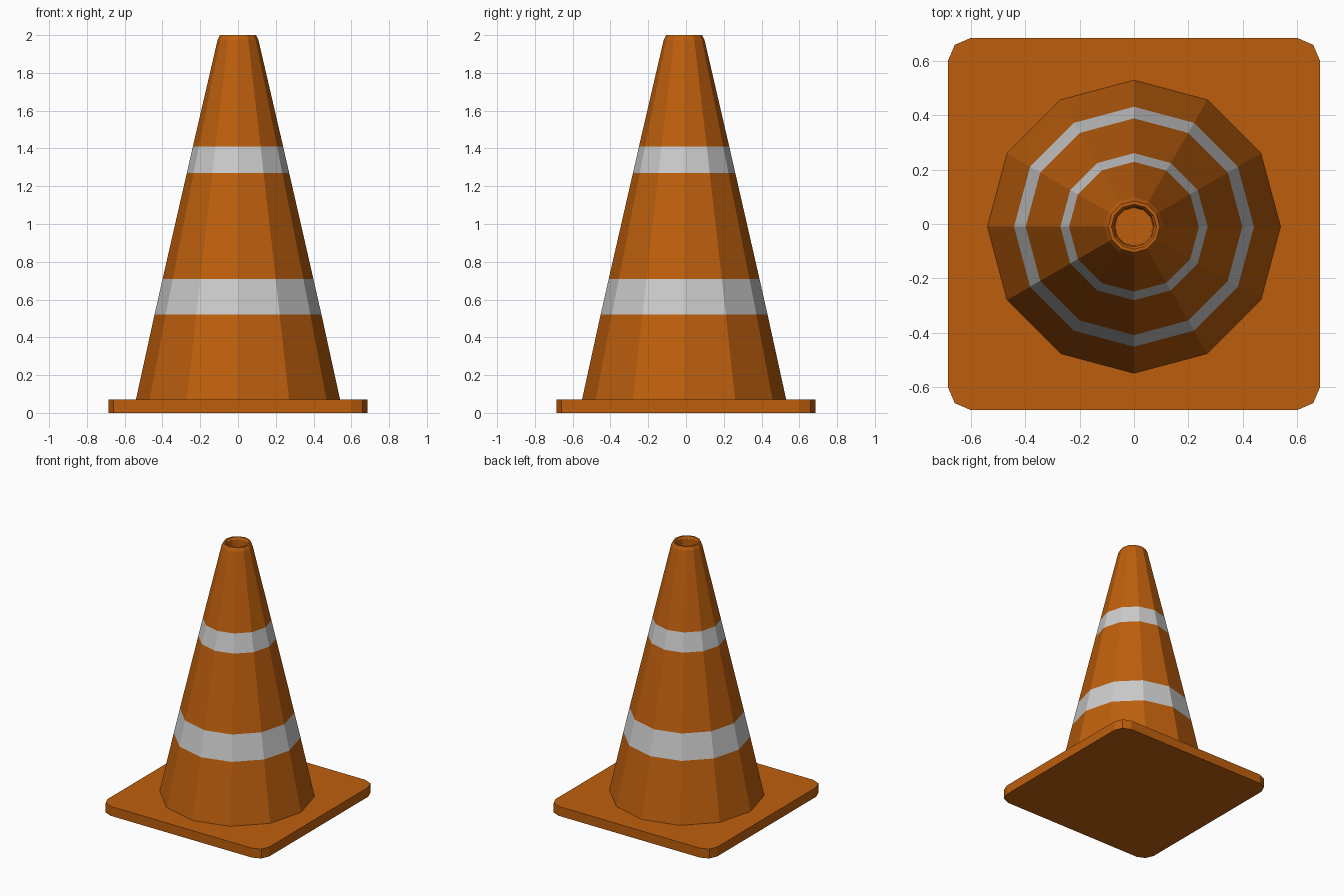
import bpy, bmesh
from math import cos, sin, pi

if "Cube" in bpy.data.objects:
    bpy.data.objects.remove(bpy.data.objects["Cube"])


def material(name, color):
    m = bpy.data.materials.new(name)
    m.diffuse_color = (*color, 1)
    m.use_nodes = True
    m.node_tree.nodes["Principled BSDF"].inputs["Base Color"].default_value = m.diffuse_color
    return m


orange = material("orange_rubber", (0.51, 0.114, 0.004))
white = material("reflective_white", (0.6, 0.6, 0.595))


def finish(name, bm, mats):
    bmesh.ops.recalc_face_normals(bm, faces=bm.faces)
    me = bpy.data.meshes.new(name)
    bm.to_mesh(me)
    bm.free()
    for m in mats:
        me.materials.append(m)
    ob = bpy.data.objects.new(name, me)
    bpy.context.collection.objects.link(ob)
    return ob


# Base plate: square slab with two-segment rounded corners
H, T = 0.686, 0.072
quarter = [(H, 0.60), (0.66, 0.66), (0.60, H)]
outline = []
for k in range(4):
    c, s = round(cos(k * pi / 2)), round(sin(k * pi / 2))
    outline += [(x * c - y * s, x * s + y * c) for x, y in quarter]
bm = bmesh.new()
slab = bm.faces.new([bm.verts.new((x, y, 0)) for x, y in outline])
top = bmesh.ops.extrude_face_region(bm, geom=[slab], use_keep_orig=True)
bmesh.ops.translate(bm, vec=(0, 0, T),
                    verts=[v for v in top["geom"] if isinstance(v, bmesh.types.BMVert)])
finish("base_plate", bm, [orange])

# Cone body: 12-sided lathe profile (radius, height), with rim and recessed top hole
SIDES = 12
profile = [(0.54, T), (0.442, 0.52), (0.399, 0.71), (0.271, 1.27), (0.239, 1.41),
           (0.108, 1.975), (0.095, 2.0), (0.083, 2.0), (0.074, 1.985), (0.07, 1.8)]
bands = {1, 3}  # profile segments that are reflective stripes
bm = bmesh.new()
rings = [[bm.verts.new((r * cos(2 * pi * i / SIDES), r * sin(2 * pi * i / SIDES) - 0.01, z))
          for i in range(SIDES)] for r, z in profile]
for j, (lo, hi) in enumerate(zip(rings, rings[1:])):
    for i in range(SIDES):
        n = (i + 1) % SIDES
        f = bm.faces.new((lo[i], lo[n], hi[n], hi[i]))
        f.material_index = int(j in bands)
bm.faces.new(rings[-1])
bm.faces.new(rings[0][::-1])
finish("cone_body", bm, [orange, white])
